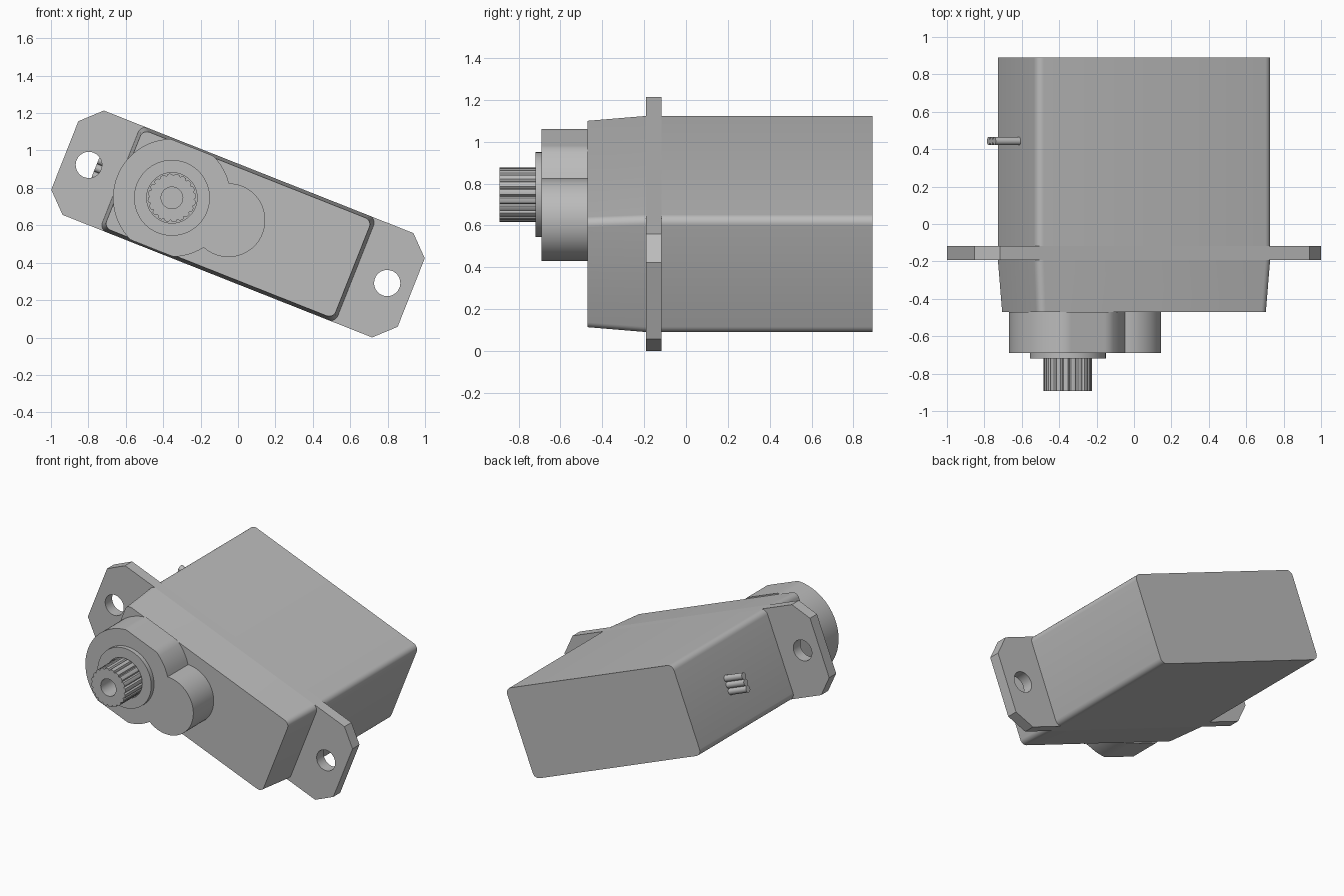
import bpy
import bmesh
from math import cos, sin, pi, acos, radians
from mathutils import Matrix

cube = bpy.data.objects.get("Cube")
if cube:
    bpy.data.objects.remove(cube)

# The servo is laid out upright, then tilted about the shaft direction
TILT = Matrix.Translation((0, 0, 0.607)) @ Matrix.Rotation(radians(21.6), 4, 'Y')

grey = bpy.data.materials.new("plastic_grey")
grey.use_nodes = True
grey.diffuse_color = (0.5, 0.5, 0.5, 1)
grey.node_tree.nodes["Principled BSDF"].inputs["Base Color"].default_value = (0.5, 0.5, 0.5, 1)


def finish(name, bm):
    bmesh.ops.recalc_face_normals(bm, faces=bm.faces)
    bm.transform(TILT)
    mesh = bpy.data.meshes.new(name)
    bm.to_mesh(mesh)
    bm.free()
    mesh.materials.append(grey)
    mesh.shade_smooth()
    mesh.set_sharp_from_angle(angle=radians(30))
    obj = bpy.data.objects.new(name, mesh)
    bpy.context.collection.objects.link(obj)
    return obj


def arc(cx, cz, r, a0, a1, n):
    return [(cx + r * cos(a0 + (a1 - a0) * i / n), cz + r * sin(a0 + (a1 - a0) * i / n))
            for i in range(n + 1)]


def circle(cx, r, n=48):
    return arc(cx, 0, r, 0, 2 * pi, n)[:-1]


def rounded_rect(w, h, r):
    corners = [(1, 1), (-1, 1), (-1, -1), (1, -1)]
    pts = []
    for k, (sx, sz) in enumerate(corners):
        pts += arc(sx * (w - r), sz * (h - r), r, k * pi / 2, (k + 1) * pi / 2, 6)
    return pts


def prism(name, loops, front, back, front_scale=(1, 1)):
    """Extrude an outline (plus hole outlines) along y, optionally tapering the front."""
    bm = bmesh.new()
    cap_edges = [[], []]
    for loop in loops:
        near = [bm.verts.new((x * front_scale[0], front, z * front_scale[1])) for x, z in loop]
        far = [bm.verts.new((x, back, z)) for x, z in loop]
        for i in range(len(loop)):
            j = (i + 1) % len(loop)
            bm.faces.new((near[i], near[j], far[j], far[i]))
            cap_edges[0].append(bm.edges.get((near[i], near[j])))
            cap_edges[1].append(bm.edges.get((far[i], far[j])))
    for edges in cap_edges:
        bmesh.ops.triangle_fill(bm, edges=edges, normal=(0, -1, 0), use_beauty=True)
    return finish(name, bm)


# Case in three sections
W, H = 0.677, 0.3
case = rounded_rect(W, H, 0.04)
prism("case_back_cover", [case], 0.41, 0.89)
prism("case_middle", [case], -0.117, 0.41)
prism("case_front", [case], -0.47, -0.192, ((W - 0.018) / W, (H - 0.018) / H))

# Mounting flange with clipped corners and screw holes
corner = [(0.996, 0.197), (0.89, H)]
flange = corner + [(-x, z) for x, z in reversed(corner)]
flange += [(-x, -z) for x, z in flange]
prism("mounting_flange", [flange, circle(0.858, 0.07), circle(-0.858, 0.07)], -0.192, -0.117)

# Gear housing: two merged rounds, trimmed flush with the case sides
SHAFT, SMALL, R, r = -0.38, -0.055, 0.315, 0.197
gap = SMALL - SHAFT
reach = (gap * gap + R * R - r * r) / (2 * gap)
a = acos(reach / R)
b = pi - acos((gap - reach) / r)
housing = arc(SHAFT, 0, R, a, 2 * pi - a, 56) + arc(SMALL, 0, r, -b, b, 36)[1:-1]
housing = [(x, max(-0.29, min(0.29, z))) for x, z in housing]
prism("gear_housing", [housing], -0.69, -0.47)

# Bearing collar and splined, hollow output shaft
prism("shaft_collar", [circle(SHAFT, 0.203), circle(SHAFT, 0.135)], -0.72, -0.69)
TEETH = 20
spline = []
for i in range(TEETH):
    for step, rad in ((0, 0.118), (0.2, 0.128), (0.5, 0.13), (0.8, 0.128)):
        t = 2 * pi * (i + step) / TEETH
        spline.append((SHAFT + rad * cos(t), rad * sin(t)))
prism("output_shaft", [spline, circle(SHAFT, 0.058, 32)], -0.892, -0.69)

# Three cable stubs leaving the side of the case
bm = bmesh.new()
for k in (-1, 0, 1):
    place = Matrix.Translation((-0.74, 0.443, k * 0.043)) @ Matrix.Rotation(pi / 2, 4, 'Y')
    bmesh.ops.create_cone(bm, cap_ends=True, segments=20, radius1=0.0215, radius2=0.0215,
                          depth=0.16, matrix=place)
finish("cable_stubs", bm)
